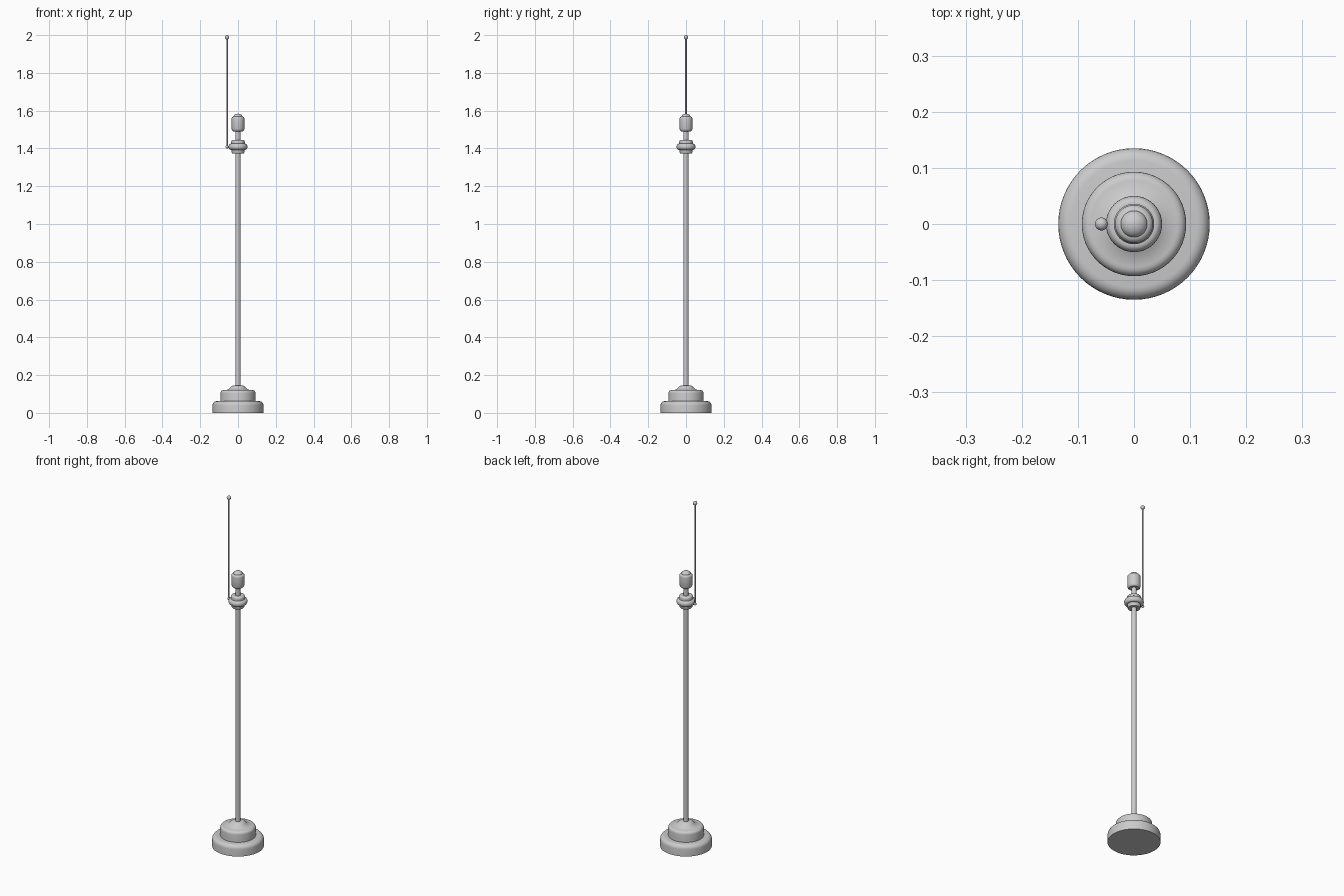
import bpy, bmesh, math

if "Cube" in bpy.data.objects:
    bpy.data.objects.remove(bpy.data.objects["Cube"])


def finish(obj, angle=35):
    bpy.ops.object.select_all(action='DESELECT')
    obj.select_set(True)
    bpy.context.view_layer.objects.active = obj
    bpy.ops.object.shade_smooth_by_angle(angle=math.radians(angle))


def lathe(name, profile, x=0.0, sides=48, angle=35):
    """Revolve (radius, z) points around a vertical axis, capped at both ends."""
    bm = bmesh.new()
    rings = []
    for r, z in profile:
        if r == 0:
            rings.append([bm.verts.new((x, 0, z))] * sides)
        else:
            rings.append([bm.verts.new((x + r * math.cos(2 * math.pi * i / sides),
                                        r * math.sin(2 * math.pi * i / sides), z))
                          for i in range(sides)])
    for a, b in zip(rings, rings[1:]):
        for i in range(sides):
            j = (i + 1) % sides
            quad = list(dict.fromkeys((a[i], a[j], b[j], b[i])))
            bm.faces.new(quad)
    if profile[0][0]:
        bm.faces.new(rings[0][::-1])
    if profile[-1][0]:
        bm.faces.new(rings[-1])
    mesh = bpy.data.meshes.new(name)
    bm.to_mesh(mesh)
    bm.free()
    obj = bpy.data.objects.new(name, mesh)
    bpy.context.collection.objects.link(obj)
    finish(obj, angle)
    return obj


def ball(name, x, z, r):
    bpy.ops.mesh.primitive_uv_sphere_add(segments=24, ring_count=12, radius=r, location=(x, 0, z))
    bpy.context.object.name = name
    finish(bpy.context.object)


def shoulder(r, z, radius, steps=5):
    """Quarter-round top edge ending at outer radius r and height z."""
    return [(r - radius + radius * math.cos(math.pi / 2 * k / steps),
             z - radius + radius * math.sin(math.pi / 2 * k / steps))
            for k in range(steps + 1)]


# Stepped base, the upper step flowing into a cone around the pole
lathe("base_lower", [(0.135, 0)] + shoulder(0.135, 0.062, 0.022), sides=64)
lathe("base_upper", [(0.093, 0.06)] + shoulder(0.093, 0.121, 0.016)
      + [(0.051, 0.123), (0.04, 0.135), (0.03, 0.144), (0.013, 0.144)], sides=64, angle=60)

# Pole and neck
lathe("pole", [(0.0135, 0.14), (0.0135, 1.38)])
lathe("neck", [(0.0135, 1.44), (0.0135, 1.495)])

# Collar with a rounded middle ring
lathe("collar_bottom", [(0.031, 1.374), (0.034, 1.379), (0.034, 1.40)])
lathe("collar_ring", [(0.038 + 0.012 * math.cos(t), 1.409 + 0.016 * math.sin(t))
                      for t in [math.pi * (k / 10 - 0.5) for k in range(11)]])
lathe("collar_top", [(0.036, 1.42)] + shoulder(0.036, 1.445, 0.009))

# Socket and domed cap
lathe("socket", [(0.026, 1.491), (0.031, 1.495), (0.034, 1.503)]
      + shoulder(0.034, 1.569, 0.012))
lathe("socket_cap", [(0.024, 1.563)]
      + [(0.024 * math.cos(t), 1.566 + 0.018 * math.sin(t))
         for t in [math.pi / 12 * k for k in range(6)]] + [(0, 1.584)])

# Thin rod with end balls
ROD_X = -0.058
lathe("rod", [(0.004, 1.405), (0.004, 1.985)], x=ROD_X, sides=16)
ball("rod_top_ball", ROD_X, 1.9885, 0.0115)
ball("rod_bottom_ball", ROD_X, 1.408, 0.008)
